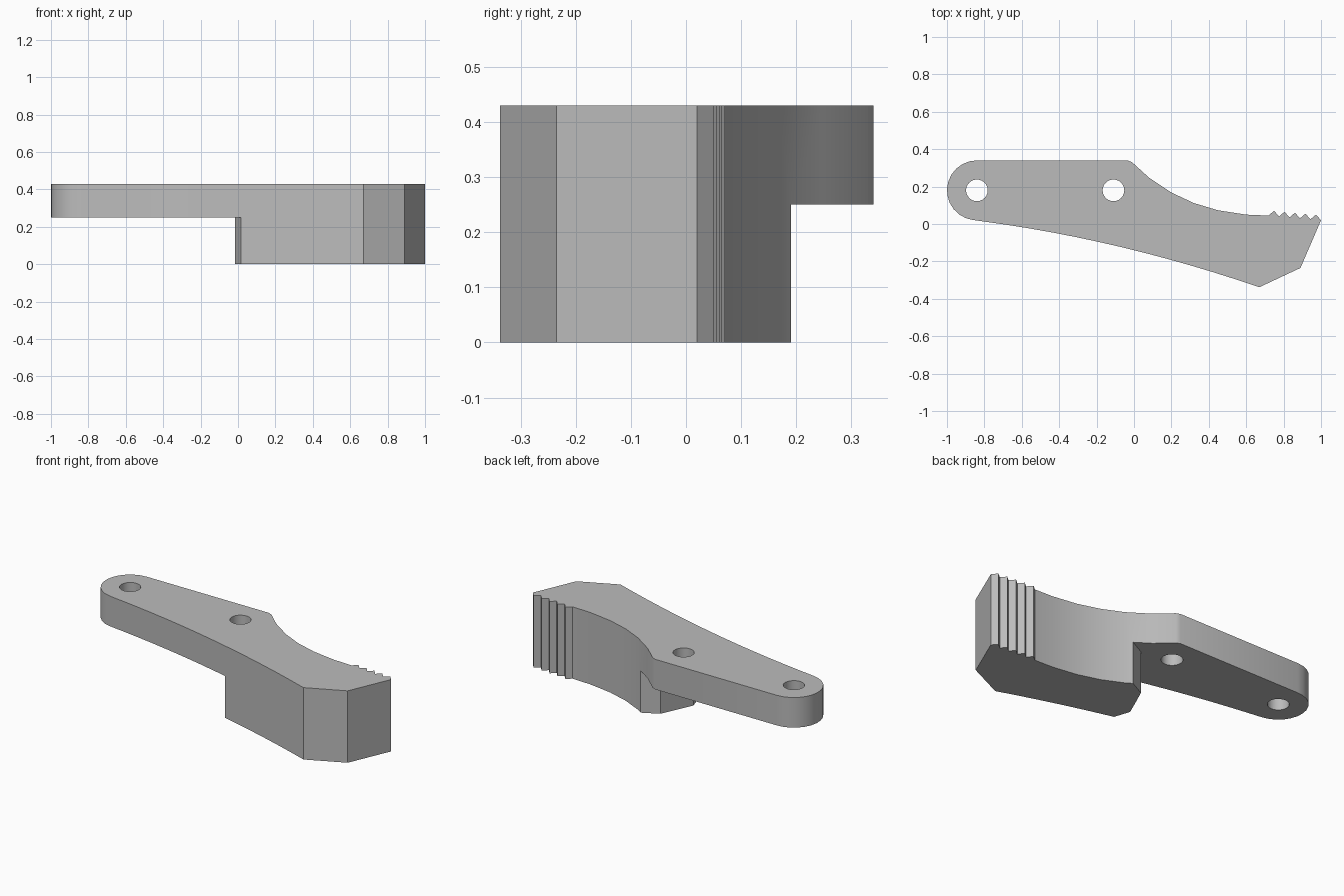
import bpy
import bmesh
from math import cos, sin, pi, radians

if "Cube" in bpy.data.objects:
    bpy.data.objects.remove(bpy.data.objects["Cube"], do_unlink=True)

TOP, STEP = 0.43, 0.25
END = (-0.84, 0.18)      # centre of the rounded end
ROUND = 0.16

grey = bpy.data.materials.new("plain_grey")
grey.use_nodes = True
grey.diffuse_color = (0.5, 0.5, 0.5, 1)
grey.node_tree.nodes["Principled BSDF"].inputs["Base Color"].default_value = (0.5, 0.5, 0.5, 1)


def prism(name, points, z0, z1):
    """Extrude a flat outline between two heights."""
    bm = bmesh.new()
    face = bm.faces.new([bm.verts.new((x, y, z0)) for x, y in points])
    out = bmesh.ops.extrude_face_region(bm, geom=[face])
    moved = [v for v in out["geom"] if isinstance(v, bmesh.types.BMVert)]
    bmesh.ops.translate(bm, verts=moved, vec=(0, 0, z1 - z0))
    bmesh.ops.recalc_face_normals(bm, faces=bm.faces)
    mesh = bpy.data.meshes.new(name)
    bm.to_mesh(mesh)
    bm.free()
    obj = bpy.data.objects.new(name, mesh)
    bpy.context.collection.objects.link(obj)
    mesh.materials.append(grey)
    return obj


def arc(centre, radius, start, stop, steps):
    angles = [radians(start + (stop - start) * i / steps) for i in range(steps + 1)]
    return [(centre[0] + radius * cos(a), centre[1] + radius * sin(a)) for a in angles]


def cut(target, cutter):
    mod = target.modifiers.new("cut", "BOOLEAN")
    mod.operation = "DIFFERENCE"
    mod.solver = "EXACT"
    mod.object = cutter
    bpy.context.view_layer.objects.active = target
    bpy.ops.object.modifier_apply(modifier=mod.name)
    bpy.data.objects.remove(cutter, do_unlink=True)


# Outline: rounded end, bowed lower edge, blunt nose, teeth, hollow upper edge
outline = arc(END, ROUND, 90, 262, 12)
for i in range(13):
    x = -0.8 + 1.47 * i / 12
    outline.append((x, -0.14 - 0.248 * x - 0.071 * x * x))
outline += [(0.89, -0.235), (1.0, 0.02)]
for i in range(5):
    x = 0.973 - 0.056 * i
    outline += [(x, 0.05 + 0.0052 * i), (x - 0.03, 0.025 + 0.005 * i)]
outline += [(0.6, 0.05), (0.45, 0.073), (0.32, 0.112), (0.2, 0.168),
            (0.08, 0.248), (-0.01, 0.33), (-0.035, 0.34)]
lever = prism("toothed_lever", outline, 0, TOP)

# Remove the lower half beneath the arm, leaving the thick head
relief = [(0.22, 0.215), (0.165, 0.19), (0.07, 0.14), (0.02, 0.03),
          (-0.015, -0.05), (0.015, -0.14), (0.035, -0.2),
          (-1.2, -0.2), (-1.2, 0.5), (0.22, 0.5)]
cut(lever, prism("relief_cutter", relief, -0.1, STEP))

# Two pivot holes through the arm
for centre in (END, (-0.11, 0.18)):
    circle = arc(centre, 0.058, 0, 345, 23)
    cut(lever, prism("hole_cutter", circle, 0.1, 0.6))

bpy.ops.object.select_all(action="DESELECT")
lever.select_set(True)
bpy.context.view_layer.objects.active = lever
bpy.ops.object.shade_smooth_by_angle(angle=radians(25))
